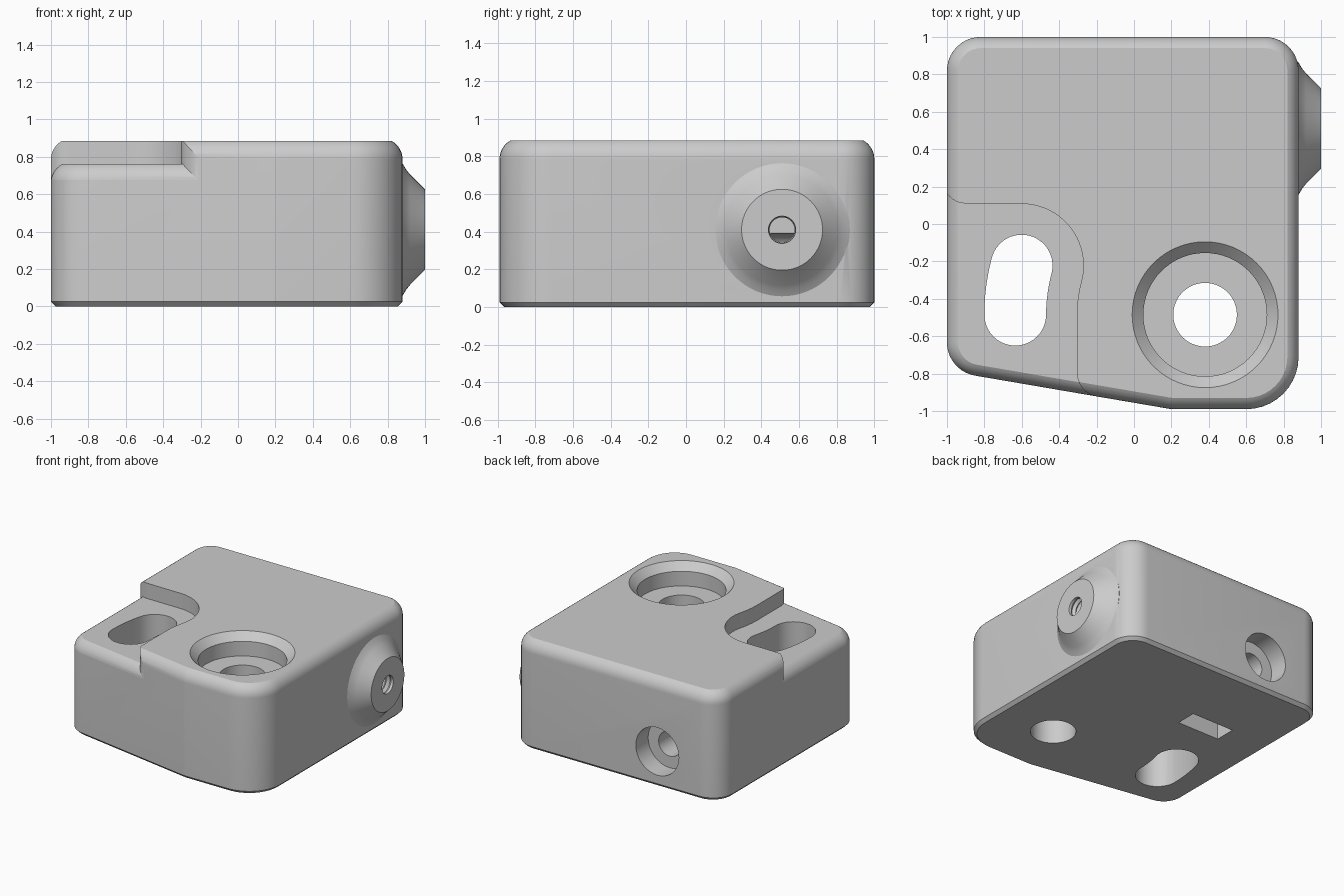
import bpy, bmesh
from math import sin, cos, pi, radians, atan2, sqrt
from mathutils import Vector

cube = bpy.data.objects.get("Cube")
if cube:
    bpy.data.objects.remove(cube)

grey = bpy.data.materials.new("plain grey")
grey.use_nodes = True
grey.diffuse_color = (0.6, 0.6, 0.6, 1)
grey.node_tree.nodes["Principled BSDF"].inputs["Base Color"].default_value = (0.6, 0.6, 0.6, 1)


def loft(name, rings):
    """Closed solid through rings of equal point count."""
    bm = bmesh.new()
    loops = [[bm.verts.new(p) for p in ring] for ring in rings]
    for a, b in zip(loops, loops[1:]):
        for i in range(len(a)):
            j = (i + 1) % len(a)
            bm.faces.new((a[i], a[j], b[j], b[i]))
    bm.faces.new(loops[0][::-1])
    bm.faces.new(loops[-1])
    bmesh.ops.recalc_face_normals(bm, faces=bm.faces)
    mesh = bpy.data.meshes.new(name)
    bm.to_mesh(mesh)
    bm.free()
    mesh.materials.append(grey)
    obj = bpy.data.objects.new(name, mesh)
    bpy.context.collection.objects.link(obj)
    return obj


def boolean(target, tool, operation):
    mod = target.modifiers.new("cut", 'BOOLEAN')
    mod.operation, mod.object, mod.solver = operation, tool, 'EXACT'
    bpy.context.view_layer.objects.active = target
    bpy.ops.object.modifier_apply(modifier=mod.name)
    bpy.data.objects.remove(tool)


def arc(cx, cy, r, start, end, n=10):
    angles = [radians(start + (end - start) * i / n) for i in range(n + 1)]
    return [(cx + r * cos(a), cy + r * sin(a)) for a in angles]


def prism(name, points, z0, z1):
    return loft(name, [[(x, y, z) for x, y in points] for z in (z0, z1)])


def lathe(name, axis, centre, profile, n=48):
    """Spin (distance along axis, radius) pairs around an axis."""
    def place(t, r, a):
        u, v = r * cos(a), r * sin(a)
        offset = {'X': (t, u, v), 'Y': (u, t, v), 'Z': (u, v, t)}[axis]
        return Vector(centre) + Vector(offset)
    return loft(name, [[place(t, r, 2 * pi * i / n) for i in range(n)] for t, r in profile])


# Outer outline: corner positions with rounding radii, counter-clockwise
corners = [(-1, 1, .18), (-1, -.785, .18), (.2, -.99, .2), (.88, -.99, .28), (.88, 1, .18)]


def outline(inset, z, steps=10):
    ring = []
    for i, (x, y, r) in enumerate(corners):
        p = Vector((x, y))
        d0 = (p - Vector(corners[i - 1][:2])).normalized()
        d1 = (Vector(corners[(i + 1) % len(corners)][:2]) - p).normalized()
        n0, n1 = Vector((d0.y, -d0.x)), Vector((d1.y, -d1.x))
        centre = p - (n0 + n1) * r / (1 + n0.dot(n1))
        start = atan2(n0.y, n0.x)
        turn = n0.angle(n1)
        for k in range(steps + 1):
            a = start + turn * k / steps
            ring.append((centre.x + (r - inset) * cos(a), centre.y + (r - inset) * sin(a), z))
    return ring


def block(name, top, grow=0):
    """Chamfered at the bottom, rounded at the top edge."""
    rings = [outline(.025 - grow, 0), outline(-grow, .025)]
    r, sweep = .113, radians(62)
    for k in range(9):
        t = sweep * k / 8
        rings.append(outline(r * (1 - cos(t)) - grow, top - r * (sin(sweep) - sin(t))))
    return loft(name, rings)


body = block("block_body", .885)

# Boss on the right wall
boss = lathe("side_boss", 'X', (0, .51, .41),
             [(.78, .36), (.876, .36), (.885, .345), (.9, .32), (.92, .295), (1, .215)], 64)
boolean(body, boss, 'UNION')

# Lowered shelf around the curved slot, keeping a rounded rim below it
hx, hy, swing = .38, -.485, 1.015
ex, ey = hx - swing * cos(radians(15)), hy + swing * sin(radians(15))
shelf = [(-1.4, .3)] + arc(-.9, .23, .12, 180, 270)
shelf += arc(ex, ey, .33, 90, -15, 20)
shelf += arc(hx, hy, swing - .33, 165, 180, 6)[1:]
shelf += arc(-.175, -.795, .13, 180, 260) + [(-.198, -1.4), (-1.4, -1.4)]
shelf_cutter = prism("shelf_cutter", shelf, .5, 1.1)
boolean(shelf_cutter, block("lower_rim", .76, .001), 'DIFFERENCE')
boolean(body, shelf_cutter, 'DIFFERENCE')

# Curved slot, swung around the main bore
slot = arc(ex, ey, .165, 165, -15, 20)
slot += arc(hx, hy, swing - .165, 165, 180, 6)[1:]
slot += arc(hx - swing, hy, .165, 0, -180, 20)[1:]
slot += arc(hx, hy, swing + .165, 180, 165, 6)[1:-1]
boolean(body, prism("slot_cutter", slot, -.2, 1.1), 'DIFFERENCE')

# Counterbored main hole
boolean(body, lathe("main_bore_cutter", 'Z', (hx, hy, 0),
                    [(-.2, .17), (.705, .17), (.705, .33), (.825, .33), (.885, .39), (1, .39)], 64),
        'DIFFERENCE')

# Counterbored screw hole in the back and its nut pocket underneath
sx, sz = -.44, .29
boolean(body, lathe("back_bore_cutter", 'Y', (sx, 0, sz),
                    [(.2, .1), (.84, .1), (.84, .195), (1.2, .195)]), 'DIFFERENCE')
nut = [(sx - .19, .22), (sx + .19, .22), (sx + .19, .39), (sx - .19, .39)]
boolean(body, prism("nut_pocket_cutter", nut, -.2, sz + .2), 'DIFFERENCE')

# Threaded hole through the boss
thread = [(sx, .066)]
for i in range(12):
    t = .5 + .04 * i
    thread += [(t, .066), (t + .02, .086)]
thread += [(.98, .07), (1.1, .086)]
boolean(body, lathe("thread_cutter", 'X', (0, .51, .41), thread, 32), 'DIFFERENCE')

bpy.ops.object.select_all(action='DESELECT')
body.select_set(True)
bpy.context.view_layer.objects.active = body
bpy.ops.object.shade_smooth_by_angle(angle=radians(22))
